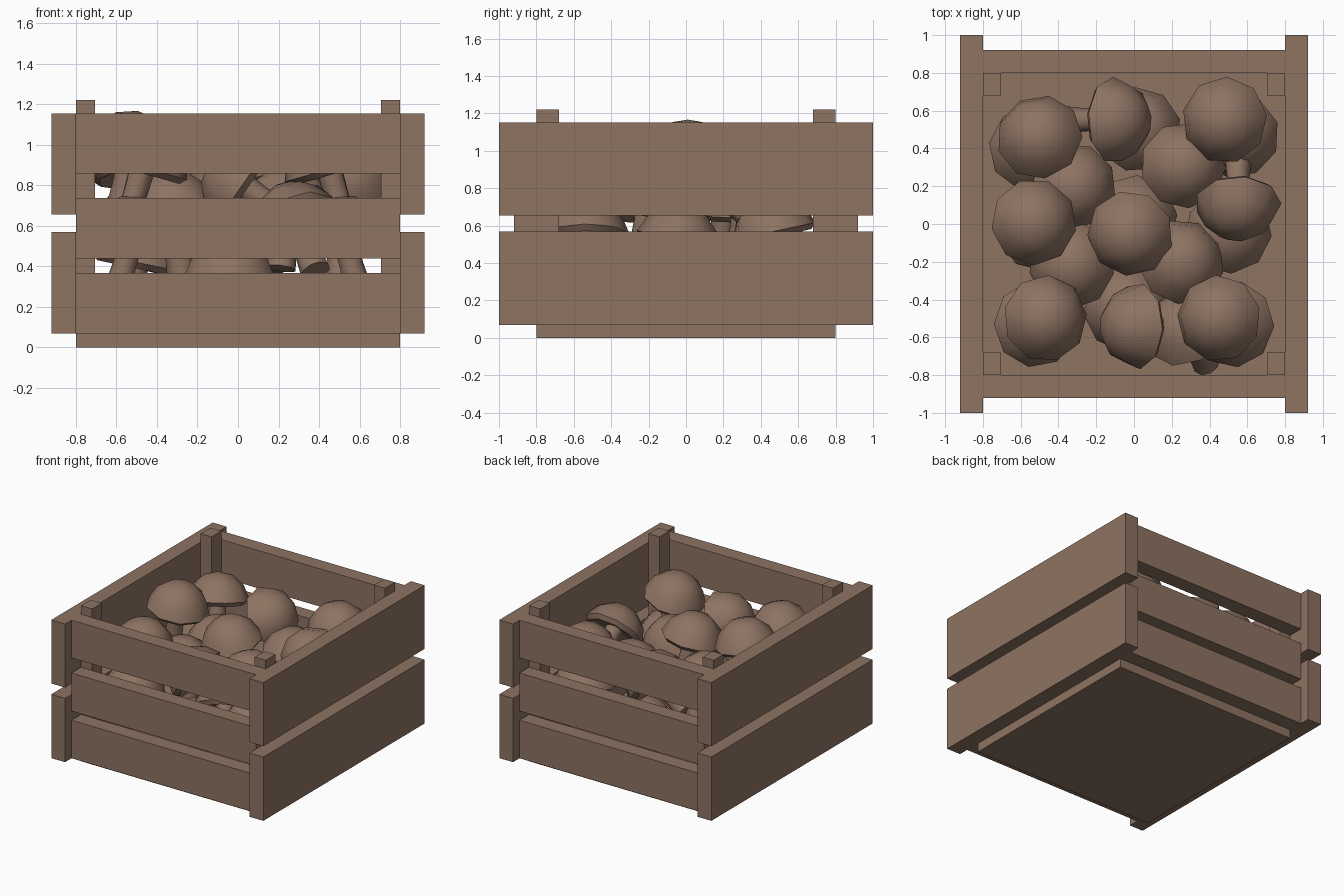
import bpy, bmesh, math
from mathutils import Vector, Matrix

if "Cube" in bpy.data.objects:
    bpy.data.objects.remove(bpy.data.objects["Cube"])

wood = bpy.data.materials.new("warm brown")
wood.diffuse_color = (0.27, 0.172, 0.123, 1)
wood.use_nodes = True
wood.node_tree.nodes["Principled BSDF"].inputs["Base Color"].default_value = wood.diffuse_color


def add_object(name, bm):
    mesh = bpy.data.meshes.new(name)
    bm.to_mesh(mesh)
    bm.free()
    mesh.materials.append(wood)
    ob = bpy.data.objects.new(name, mesh)
    bpy.context.collection.objects.link(ob)
    return ob


def box(name, x0, x1, y0, y1, z0, z1):
    bm = bmesh.new()
    bmesh.ops.create_cube(bm, size=1)
    size = Vector((x1 - x0, y1 - y0, z1 - z0))
    mid = Vector((x0 + x1, y0 + y1, z0 + z1)) / 2
    for v in bm.verts:
        v.co = Vector(a * b for a, b in zip(v.co, size)) + mid
    return add_object(name, bm)


# crate floor
box("crate_floor", -0.8, 0.8, -0.8, 0.8, 0, 0.08)

# side boards: two wide ones on each side
for side, s in (("left", -1), ("right", 1)):
    xa, xb = sorted((s * 0.8, s * 0.92))
    for i, (z0, z1) in enumerate(((0.07, 0.57), (0.655, 1.153))):
        box(f"{side}_board_{i}", xa, xb, -1, 1, z0, z1)

# front and back slats: three each
for side, s in (("front", -1), ("back", 1)):
    ya, yb = sorted((s * 0.8, s * 0.92))
    for i, (z0, z1) in enumerate(((0.07, 0.368), (0.44, 0.738), (0.857, 1.153))):
        box(f"{side}_slat_{i}", -0.8, 0.8, ya, yb, z0, z1)

# corner posts
for sx in (-1, 1):
    for sy in (-1, 1):
        xa, xb = sorted((sx * 0.705, sx * 0.8))
        ya, yb = sorted((sy * 0.68, sy * 0.8))
        box("corner_post", xa, xb, ya, yb, 0.08, 1.22)

# mushroom: one revolved profile, origin at the middle of the cap rim
PROFILE = [(0, 0.2), (0.105, 0.175), (0.185, 0.105), (0.23, 0), (0.2, -0.03),
           (0.065, 0.01), (0.06, -0.15), (0.075, -0.32), (0, -0.32)]


def mushroom_mesh():
    bm = bmesh.new()
    verts = [bm.verts.new((r, 0, z)) for r, z in PROFILE]
    edges = [bm.edges.new(p) for p in zip(verts, verts[1:])]
    bmesh.ops.spin(bm, geom=verts + edges, cent=(0, 0, 0), axis=(0, 0, 1),
                   angle=math.tau, steps=9, use_duplicate=False)
    bmesh.ops.remove_doubles(bm, verts=bm.verts, dist=0.001)
    bmesh.ops.recalc_face_normals(bm, faces=bm.faces)
    for f in bm.faces:
        f.smooth = True
    for e in bm.edges:
        e.smooth = e.calc_face_angle(0) < math.radians(58)
    mesh = bpy.data.meshes.new("mushroom")
    bm.to_mesh(mesh)
    bm.free()
    mesh.materials.append(wood)
    return mesh


MUSHROOM = mushroom_mesh()


def mushroom(name, x, y, z, lean=0, heading=0):
    """Lean the cap by an angle towards a compass heading (0 = +x, 90 = +y)."""
    ob = bpy.data.objects.new(name, MUSHROOM)
    bpy.context.collection.objects.link(ob)
    h = math.radians(heading)
    axis = Vector((-math.sin(h), math.cos(h), 0))
    ob.matrix_world = (Matrix.Translation((x, y, z))
                       @ Matrix.Rotation(math.radians(lean), 4, axis)
                       @ Matrix.Rotation(x * 7 + y * 3, 4, 'Z'))


# upper layer
for m in [(-0.50, 0.46, 0.87, 18, 120), (-0.11, 0.55, 0.80, 55, 0),
          (0.48, 0.55, 0.87, 12, 180), (0.26, 0.31, 0.70, 12, 40),
          (0.55, 0.11, 0.83, 52, 270), (-0.53, 0.01, 0.97, 10, 0),
          (-0.02, -0.05, 0.86, 14, 230), (-0.32, 0.20, 0.68, 10, 20),
          (-0.33, -0.22, 0.68, 10, 200), (0.25, -0.20, 0.70, 14, 60),
          (-0.47, -0.50, 0.89, 16, 0), (0.02, -0.54, 0.80, 55, 180),
          (0.45, -0.50, 0.88, 16, 180)]:
    mushroom("upper_mushroom", *m)

# lower layer
for m in [(-0.54, 0.40, 0.57, 10, 100), (0.54, 0.47, 0.57, 12, 270),
          (-0.52, -0.53, 0.55, 15, 0), (0.52, -0.53, 0.55, 15, 180),
          (0.50, -0.04, 0.52, 14, 90), (-0.50, -0.02, 0.42, 12, 0),
          (-0.04, -0.45, 0.35, 8, 270), (0.02, 0.50, 0.40, 12, 90),
          (0.0, 0.03, 0.42, 0, 0), (0.28, -0.56, 0.62, 40, 120)]:
    mushroom("lower_mushroom", *m)
